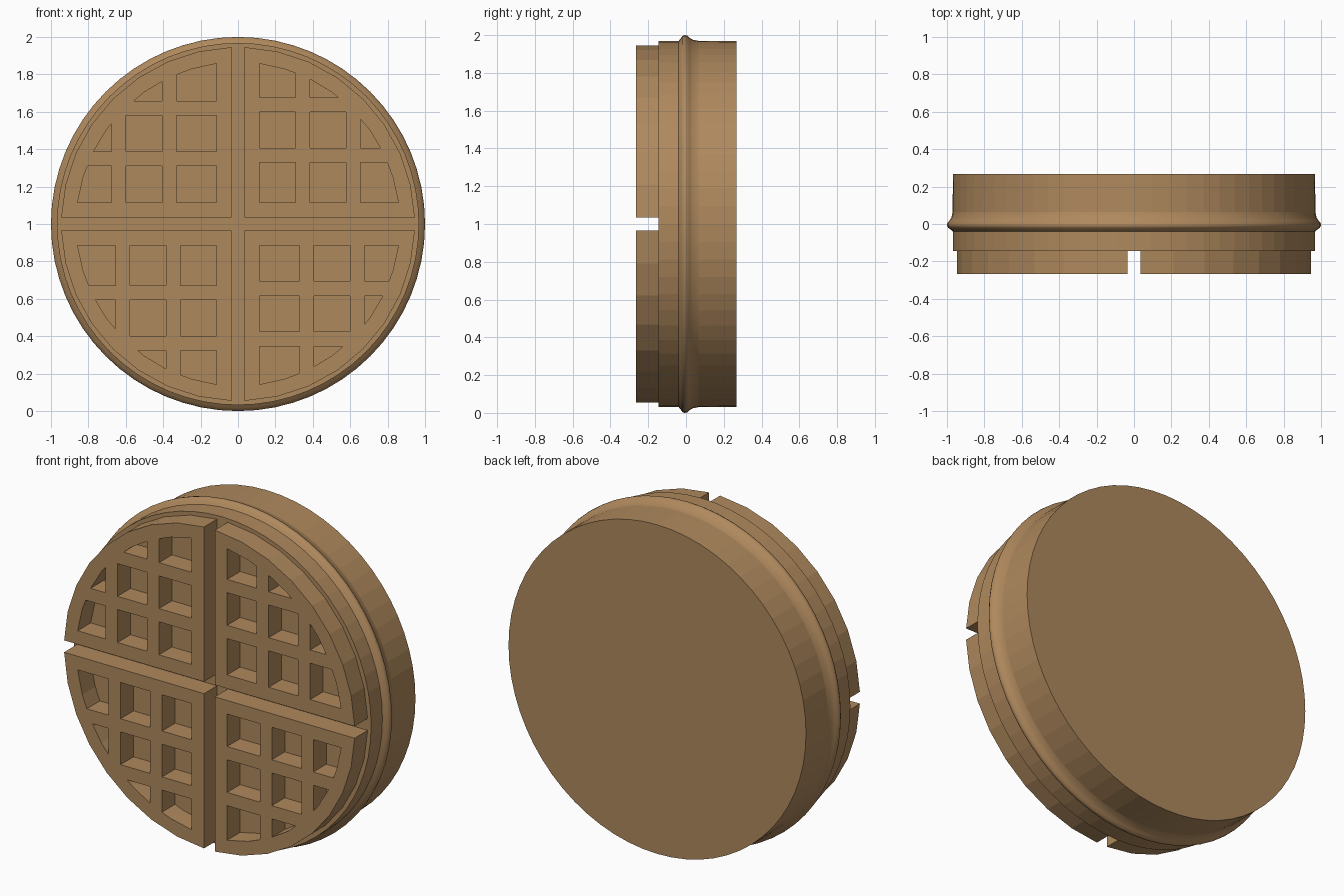
import bpy, bmesh, math
from mathutils import Vector

if "Cube" in bpy.data.objects:
    bpy.data.objects.remove(bpy.data.objects["Cube"])

CZ = 1.0                      # height of the disc's axis (runs along y)
FRONT, SEAT, BACK = -0.266, -0.145, 0.267

mat = bpy.data.materials.new("golden_brown")
mat.diffuse_color = (0.43, 0.25, 0.11, 1)
mat.use_nodes = True
mat.node_tree.nodes["Principled BSDF"].inputs["Base Color"].default_value = mat.diffuse_color


def finish(bm, name):
    bmesh.ops.recalc_face_normals(bm, faces=bm.faces)
    me = bpy.data.meshes.new(name)
    bm.to_mesh(me)
    bm.free()
    me.materials.append(mat)
    ob = bpy.data.objects.new(name, me)
    bpy.context.collection.objects.link(ob)
    return ob


# Body: lathed disc with a rounded bead around the rim
def make_body(sides=64):
    profile = [(SEAT, 0.968), (-0.04, 0.968), (-0.03, 0.98), (-0.02, 0.994),
               (-0.008, 1.0), (0.005, 0.998), (0.018, 0.987), (0.035, 0.976),
               (0.065, 0.97), (BACK, 0.968)]
    bm = bmesh.new()
    rings = []
    for y, r in profile:
        rings.append([bm.verts.new((r * math.cos(math.tau * i / sides), y,
                                    CZ + r * math.sin(math.tau * i / sides)))
                      for i in range(sides)])
    for k, (a, b) in enumerate(zip(rings, rings[1:])):
        for i in range(sides):
            j = (i + 1) % sides
            f = bm.faces.new((a[i], a[j], b[j], b[i]))
            f.smooth = 0 < k < len(rings) - 2      # only the bead is smooth
    bm.faces.new(rings[0])
    bm.faces.new(rings[-1])
    # crisp edges where the bead meets the flat-sided wall
    for ring in (rings[1], rings[-2]):
        for i in range(sides):
            bm.edges.get((ring[i], ring[(i + 1) % sides])).smooth = False
    return finish(bm, "body")


# Outline of one quarter: two straight sides and an arc
def quarter_outline(offset, radius, n=8):
    a0 = math.asin(offset / radius)
    pts = [(offset, offset)]
    for i in range(n + 1):
        a = a0 + (math.pi / 2 - 2 * a0) * i / n
        pts.append((radius * math.cos(a), radius * math.sin(a)))
    return pts


# One quarter: frame plus two crossing pairs of bars, cut as a flat sheet
# and then extruded
def make_quarter(name, sx, sz, start_x, start_z):
    width, pitch = 0.078, 0.27
    bars_x = [(start_x + pitch * k, start_x + pitch * k + width) for k in (0, 1)]
    bars_z = [(start_z + pitch * k, start_z + pitch * k + width) for k in (0, 1)]
    bm = bmesh.new()
    outer = [bm.verts.new((u, 0, w)) for u, w in quarter_outline(0.035, 0.946)]
    inner = [bm.verts.new((u, 0, w)) for u, w in quarter_outline(0.115, 0.865)]
    opening = bm.faces.layers.int.new("opening")
    for i in range(len(outer)):
        j = (i + 1) % len(outer)
        bm.faces.new((outer[i], outer[j], inner[j], inner[i]))
    bm.faces.new(inner)[opening] = 1

    for bars, axis in ((bars_x, Vector((1, 0, 0))), (bars_z, Vector((0, 0, 1)))):
        for bar in bars:
            for edge in bar:
                bmesh.ops.bisect_plane(
                    bm, geom=bm.verts[:] + bm.edges[:] + bm.faces[:], dist=1e-5,
                    plane_co=axis * edge, plane_no=axis)

    def on_bar(c):
        return (any(a < c.x < b for a, b in bars_x)
                or any(a < c.z < b for a, b in bars_z))

    pockets = [f for f in bm.faces
               if f[opening] and not on_bar(f.calc_center_median())]
    bmesh.ops.delete(bm, geom=pockets, context='FACES')

    sheet = bm.faces[:]
    ext = bmesh.ops.extrude_face_region(bm, geom=sheet, use_keep_orig=True)
    moved = [v for v in ext["geom"] if isinstance(v, bmesh.types.BMVert)]
    for v in bm.verts:
        v.co = (v.co.x * sx, FRONT, CZ + v.co.z * sz)
    for v in moved:
        v.co.y = SEAT + 0.003
    return finish(bm, name)


make_body()
make_quarter("grid_upper_left", -1, 1, 0.328, 0.309)
make_quarter("grid_upper_right", 1, 1, 0.308, 0.329)
make_quarter("grid_lower_left", -1, -1, 0.308, 0.328)
make_quarter("grid_lower_right", 1, -1, 0.328, 0.306)
